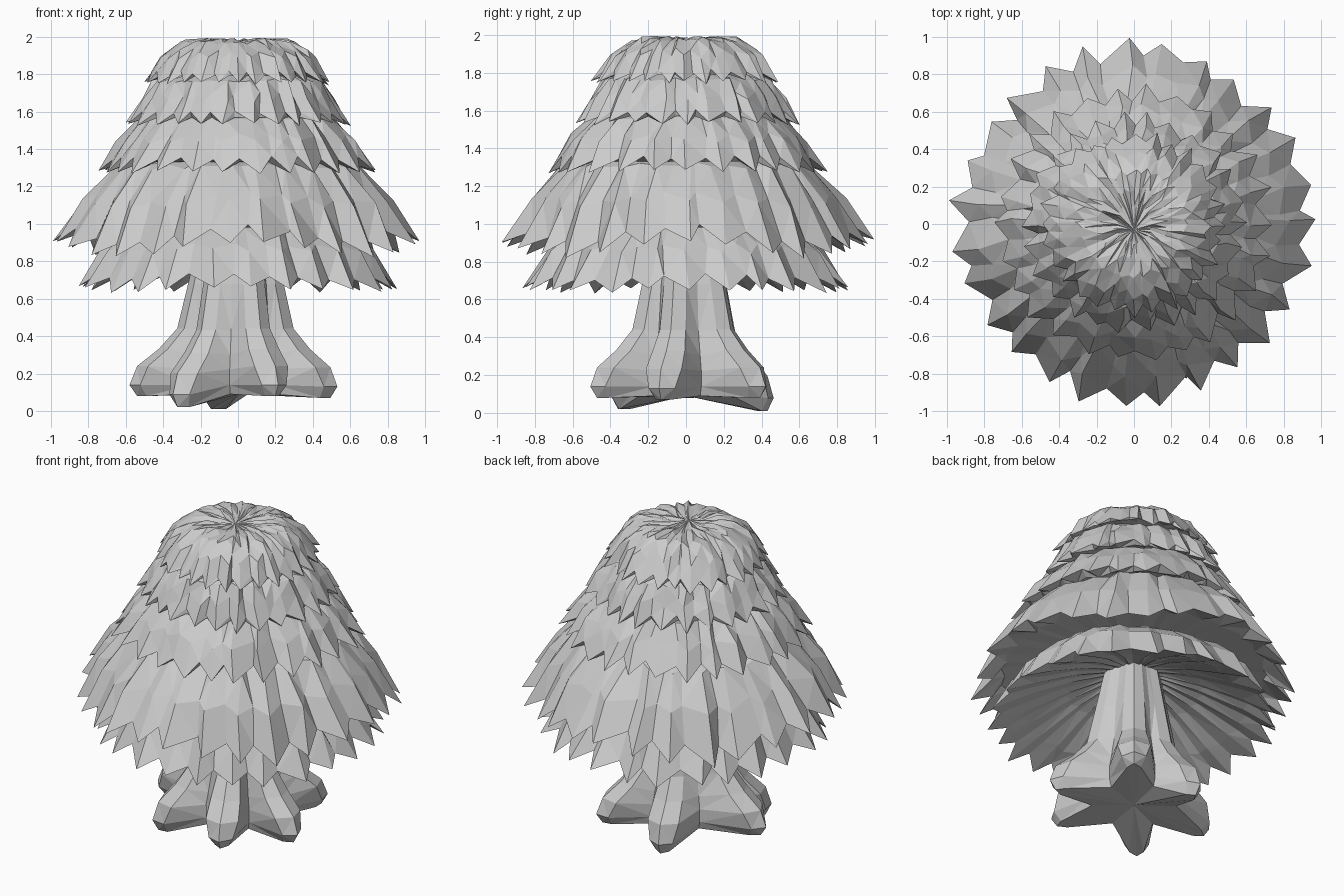
import bpy
import bmesh
import math
import random

random.seed(4)
cube = bpy.data.objects.get("Cube")
if cube:
    bpy.data.objects.remove(cube, do_unlink=True)

grey = bpy.data.materials.new("plain grey")
grey.use_nodes = True
GREY = (0.6, 0.6, 0.6, 1)
grey.diffuse_color = GREY
grey.node_tree.nodes["Principled BSDF"].inputs["Base Color"].default_value = GREY


def polar(angle, radius, z):
    return (radius * math.cos(angle), radius * math.sin(angle), z)


def loft(name, rings, start=None, end=None):
    """Skin a list of equal rings, with an optional centre point at each end."""
    bm = bmesh.new()
    rows = [[bm.verts.new(p) for p in ring] for ring in rings]
    n = len(rows[0])
    for a, b in zip(rows, rows[1:]):
        for i in range(n):
            j = (i + 1) % n
            bm.faces.new((a[i], a[j], b[j], b[i]))
    for row, tip in ((rows[0], start), (rows[-1], end)):
        if tip:
            centre = bm.verts.new(tip)
            for i in range(n):
                bm.faces.new((centre, row[i], row[(i + 1) % n]))
    bmesh.ops.triangulate(bm, faces=bm.faces[:])
    bmesh.ops.recalc_face_normals(bm, faces=bm.faces[:])
    mesh = bpy.data.meshes.new(name)
    bm.to_mesh(mesh)
    bm.free()
    mesh.materials.append(grey)
    ob = bpy.data.objects.new(name, mesh)
    bpy.context.collection.objects.link(ob)
    return ob


def foliage(name, outer, under, tips, notch, droop=0, start=None, end=None):
    """Pleated skirt: leaf ridges alternate with valleys, ending in a jagged rim.

    The rim droops and draws in on the four diagonals."""
    n = tips * 2
    step = math.tau / n
    wobble = [random.uniform(-0.35, 0.35) for i in range(n)]
    reach = [random.uniform(-0.03, 0.015) for i in range(n)]
    rings = []
    for k, (radius, z) in enumerate(outer):
        t = k / (len(outer) - 1)
        ring = []
        for i in range(n):
            ridge = i % 2 == 0
            inner = 0 < t < 1
            angle = (i + wobble[i] + inner * random.uniform(-0.3, 0.3)) * step
            diagonal = (1 - math.cos(4 * angle)) / 2 * droop * t * t
            r = radius + reach[i] * t - diagonal / 2
            h = z + random.uniform(-0.012, 0.012) - diagonal
            if not ridge:
                r -= 0.08 * radius * t + 0.012
                h += notch * t * t
            if inner:
                r += random.uniform(-0.015, 0.015)
            ring.append(polar(angle, min(r, 0.999), min(h, 2.0)))
        rings.append(ring)
    for radius, z in under:
        rings.append([polar((i + wobble[i]) * step,
                            radius + (0.015 if i % 2 else -0.015), z)
                      for i in range(n)])
    return loft(name, rings, start, end)


# Foliage tiers, from the crown down; each one tucks under the tier above
foliage("crown_foliage",
        [(0.10, 1.975), (0.20, 1.982), (0.30, 1.965), (0.41, 1.89), (0.50, 1.75)],
        [(0.42, 1.79), (0.30, 1.80)], 28, 0.06, start=(0, -0.03, 1.98))
foliage("upper_foliage",
        [(0.35, 1.81), (0.45, 1.76), (0.52, 1.66), (0.595, 1.53)],
        [(0.50, 1.57), (0.36, 1.60)], 26, 0.07)
foliage("middle_foliage",
        [(0.40, 1.61), (0.53, 1.56), (0.64, 1.44), (0.745, 1.28)],
        [(0.60, 1.33), (0.43, 1.36)], 26, 0.07)
foliage("wide_foliage",
        [(0.46, 1.38), (0.66, 1.31), (0.84, 1.13), (0.998, 0.91)],
        [(0.78, 0.98), (0.48, 1.02)], 27, 0.08, 0.09)
foliage("bottom_foliage",
        [(0.47, 1.04), (0.60, 0.98), (0.74, 0.86), (0.87, 0.66)],
        [(0.66, 0.76), (0.40, 0.88), (0.16, 0.96)], 25, 0.07, 0.02, end=(0, 0, 0.98))

# Trunk with six roots: direction in degrees, reach, height of the sole
roots = [(-67, 0.55, 0.08), (-15, 0.55, 0.07), (50, 0.55, 0.08),
         (105, 0.48, 0.01), (180, 0.58, 0.08), (228, 0.52, 0.02)]
# Levels: height, share of the root reach, valley radius, half width of the ridge
levels = [(0.0, 0.93, 0.25, 0.045), (0.07, 1.0, 0.27, 0.08), (0.19, 0.93, 0.27, 0.11),
          (0.30, 0.73, 0.25, 0.10), (0.43, 0.56, 0.22, 0.08), (0.68, 0.46, 0.20, 0.07),
          (0.98, 0.34, 0.15, 0.05)]
rings = []
for height, share, valley, half in levels:
    ring = []
    for i, (degrees, reach, sole) in enumerate(roots):
        angle = math.radians(degrees)
        after = math.radians(roots[(i + 1) % len(roots)][0])
        gap = (after - angle) % math.tau
        z = height + sole * max(0, 1 - height / 0.5)
        r = reach * share
        for side in (-1, 0, 1):
            spread = math.atan2(side * half, r)
            ring.append(polar(angle + spread, r * (1 if side == 0 else 0.91), z))
        low = max(0, 1 - height / 0.3) * 0.09
        ring.append(polar(angle + gap / 2, valley, height + low))
    rings.append(ring)
loft("trunk", rings, start=(0, 0, 0.09), end=(0, 0, 1.0))
